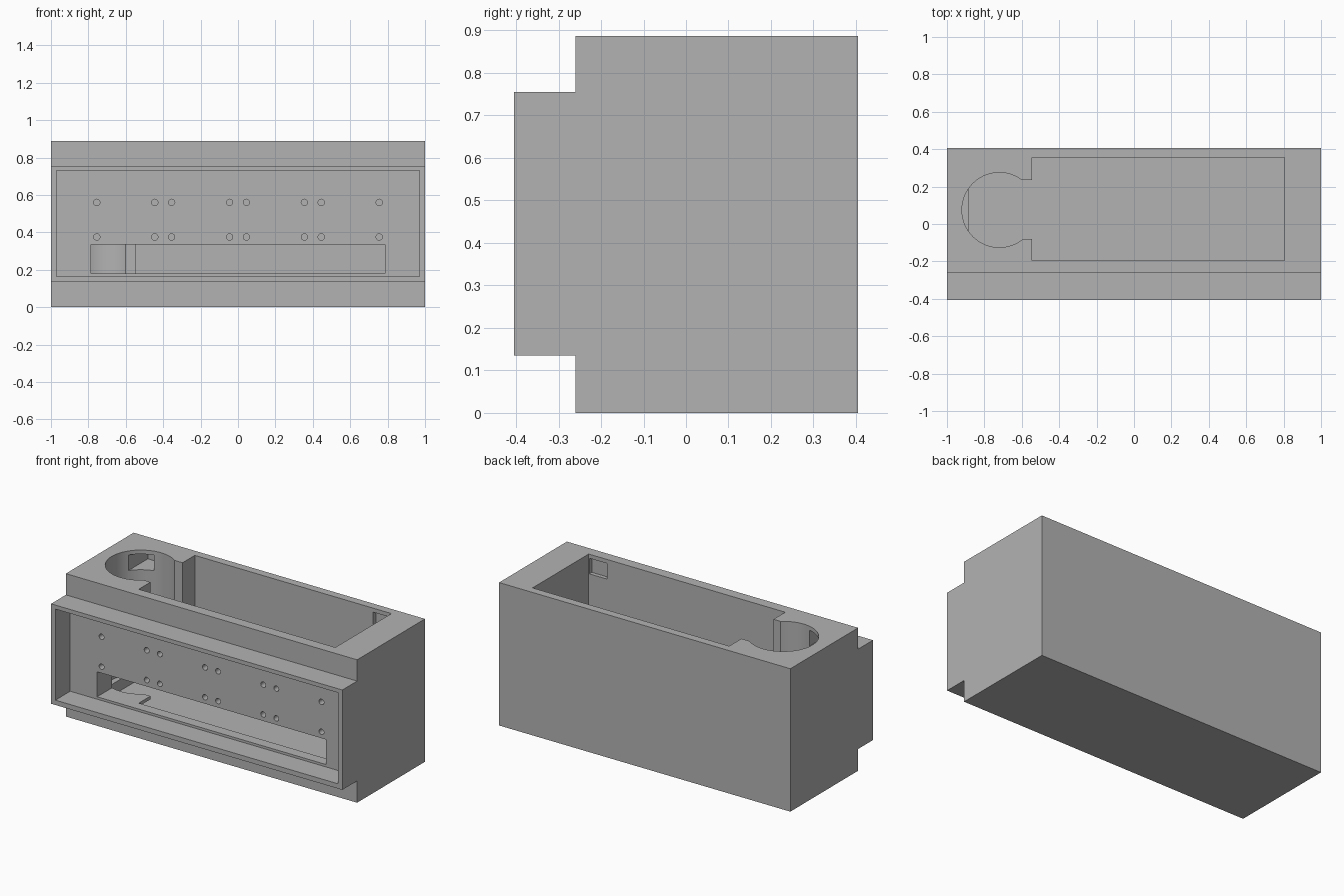
import bpy, bmesh, math
from mathutils import Matrix, Vector

default = bpy.data.objects.get("Cube")
if default:
    bpy.data.objects.remove(default, do_unlink=True)

grey = bpy.data.materials.new("plain_grey")
grey.use_nodes = True
COLOUR = (0.45, 0.45, 0.45, 1)
grey.diffuse_color = COLOUR
grey.node_tree.nodes["Principled BSDF"].inputs["Base Color"].default_value = COLOUR


def make_object(name, bm):
    bmesh.ops.recalc_face_normals(bm, faces=bm.faces)
    mesh = bpy.data.meshes.new(name)
    bm.to_mesh(mesh)
    bm.free()
    mesh.materials.append(grey)
    obj = bpy.data.objects.new(name, mesh)
    bpy.context.scene.collection.objects.link(obj)
    return obj


def box(name, x, y, z):
    bm = bmesh.new()
    size = Vector((x[1] - x[0], y[1] - y[0], z[1] - z[0]))
    centre = Vector((sum(x) / 2, sum(y) / 2, sum(z) / 2))
    bmesh.ops.create_cube(bm, size=1, matrix=Matrix.Translation(centre) @ Matrix.Diagonal(size).to_4x4())
    return make_object(name, bm)


def cylinder(name, centre, radius, depth, sides, tilt=0):
    bm = bmesh.new()
    matrix = Matrix.Translation(centre) @ Matrix.Rotation(tilt, 4, "X")
    bmesh.ops.create_cone(bm, cap_ends=True, segments=sides, radius1=radius,
                          radius2=radius, depth=depth, matrix=matrix)
    return make_object(name, bm)


# Stepped housing: side profile extruded along its length
HEIGHT, BACK, STEP, FRONT = 0.887, 0.405, -0.26, -0.405
profile = [(BACK, 0), (BACK, HEIGHT), (STEP, HEIGHT), (STEP, 0.755),
           (FRONT, 0.755), (FRONT, 0.135), (STEP, 0.135), (STEP, 0)]
bm = bmesh.new()
side = bm.faces.new([bm.verts.new((-1, y, z)) for y, z in profile])
swept = bmesh.ops.extrude_face_region(bm, geom=[side])["geom"]
bmesh.ops.translate(bm, vec=(2, 0, 0), verts=[v for v in swept if isinstance(v, bmesh.types.BMVert)])
housing = make_object("housing", bm)


def cut(cutter):
    mod = housing.modifiers.new("cut", "BOOLEAN")
    mod.operation = "DIFFERENCE"
    mod.solver = "EXACT"
    mod.object = cutter
    bpy.context.view_layer.objects.active = housing
    bpy.ops.object.modifier_apply(modifier=mod.name)
    bpy.data.objects.remove(cutter, do_unlink=True)


TOP, FLOOR = 1.0, 0.05
# Main well, round well, the neck joining them and the low passage under them
cut(box("main_well", (-0.545, 0.805), (-0.195, 0.355), (FLOOR, TOP)))
cut(cylinder("round_well", (-0.72, 0.075, 0.56), 0.2, 0.88, 64))
cut(box("neck", (-0.68, -0.5), (-0.08, 0.235), (FLOOR, TOP)))
cut(box("low_passage", (-0.885, -0.5), (-0.19, 0.35), (FLOOR, 0.16)))

# Front recess and the long slot into the wells
cut(box("front_recess", (-0.97, 0.97), (-0.6, STEP), (0.165, 0.73)))
cut(box("long_slot", (-0.785, 0.785), (-0.3, -0.05), (0.18, 0.335)))

# Latch pockets under the rim at both ends
for x in ((-0.885, -0.765), (0.68, 0.8)):
    cut(box("latch_pocket", x, (-0.22, 0.38), (0.765, 0.862)))

# Screw holes
for x in (0.045, 0.355, 0.445, 0.755):
    for sign in (-1, 1):
        for z in (0.375, 0.56):
            cut(cylinder("screw_hole", (sign * x, STEP, z), 0.017, 0.08, 20, math.pi / 2))

bpy.ops.object.select_all(action="DESELECT")
housing.select_set(True)
bpy.context.view_layer.objects.active = housing
bpy.ops.object.shade_smooth_by_angle(angle=math.radians(25))
